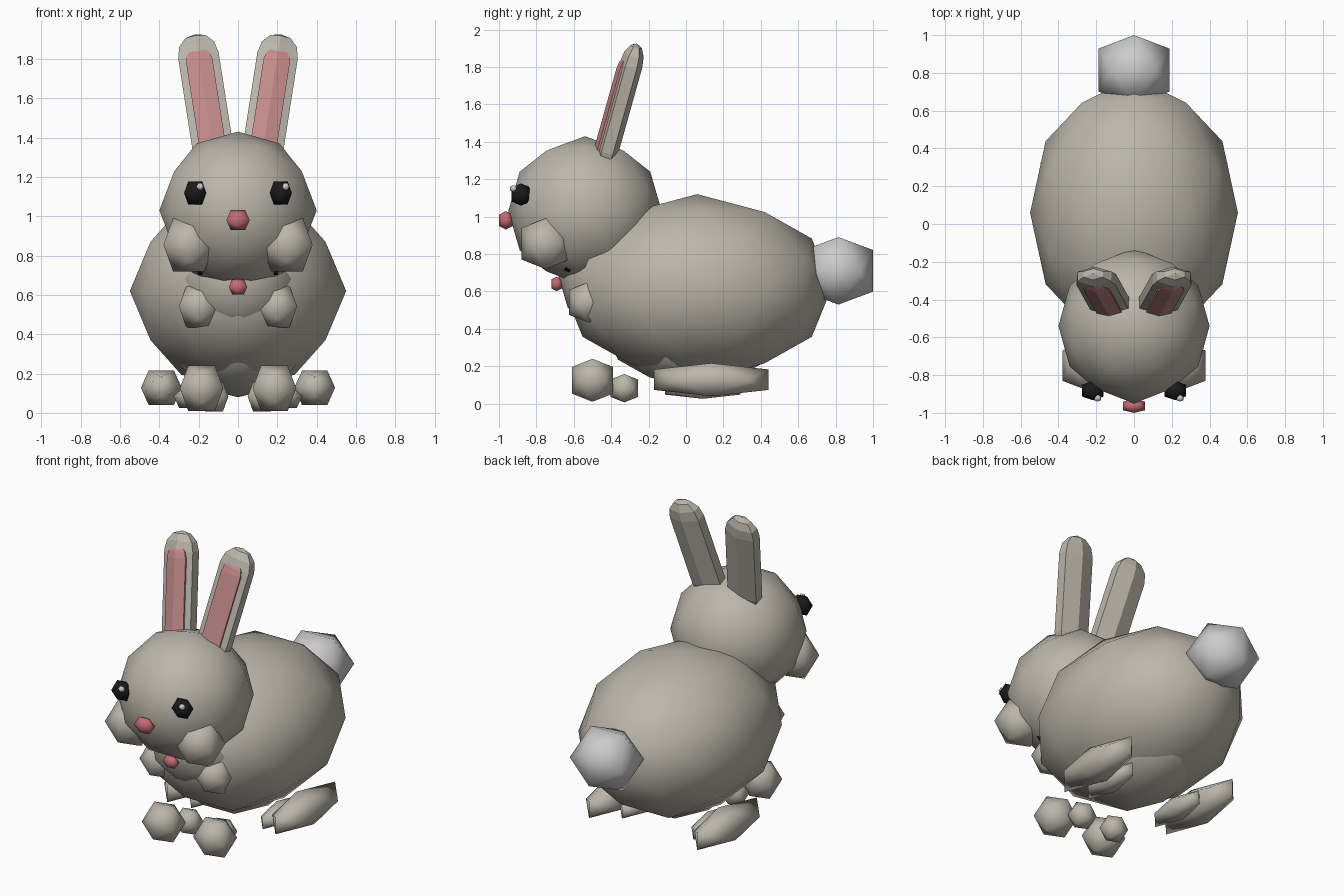
import bpy, bmesh, math
from mathutils import Vector, Matrix, Euler

if "Cube" in bpy.data.objects:
    bpy.data.objects.remove(bpy.data.objects["Cube"])

PHI = (1 + 5 ** 0.5) / 2


def material(name, rgb):
    m = bpy.data.materials.new(name)
    m.diffuse_color = (*rgb, 1)
    m.use_nodes = True
    m.node_tree.nodes["Principled BSDF"].inputs["Base Color"].default_value = m.diffuse_color
    return m


FUR = material("fur", (0.50, 0.47, 0.41))
TAIL = material("tail_fur", (0.66, 0.66, 0.67))
PINK = material("ear_pink", (0.56, 0.26, 0.26))
NOSE = material("nose_pink", (0.55, 0.15, 0.17))
BLACK = material("eye_black", (0.01, 0.01, 0.01))
WHITE = material("eye_shine", (0.9, 0.9, 0.9))


def finish(bm, name, mat, smooth):
    bmesh.ops.recalc_face_normals(bm, faces=bm.faces)
    for f in bm.faces:
        f.smooth = smooth
    me = bpy.data.meshes.new(name)
    bm.to_mesh(me)
    bm.free()
    me.materials.append(mat)
    ob = bpy.data.objects.new(name, me)
    bpy.context.collection.objects.link(ob)
    return ob


def ico_points(detail):
    pts = []
    for a in (-1, 1):
        for b in (-PHI, PHI):
            pts += [Vector((a, 0, b)), Vector((0, b, a)), Vector((b, a, 0))]
    if detail:
        # add the midpoint of every edge (edge length is 2)
        pts += [(p + q) / 2 for i, p in enumerate(pts) for q in pts[:i]
                if (p - q).length < 2.01]
    return [p.normalized() for p in pts]


def blob(name, center, radii, mat=FUR, detail=0):
    bm = bmesh.new()
    for p in ico_points(detail):
        bm.verts.new([c + r * v for c, r, v in zip(center, radii, p)])
    bmesh.ops.convex_hull(bm, input=bm.verts)
    return finish(bm, name, mat, True)


def capsule(name, apex, length, rx, ry, rot, shift, mat):
    """Six-sided flattened capsule hanging down from its apex."""
    cap = rx
    rings = [(math.sin(math.radians(a)), -cap * (1 - math.cos(math.radians(a))))
             for a in (30, 60, 90)]
    rings += [(r, -length - z) for r, z in reversed(rings)]
    bm = bmesh.new()
    for r, z in rings:
        for k in range(6):
            t = math.tau * k / 6
            bm.verts.new((rx * r * math.sin(t), ry * r * math.cos(t) + shift, z))
    bm.verts.new((0, shift, 0))
    bm.verts.new((0, shift, -length))
    bmesh.ops.convex_hull(bm, input=bm.verts)
    bm.transform(Matrix.Translation(apex) @ Euler(rot).to_matrix().to_4x4())
    return finish(bm, name, mat, False)


def rabbit(prefix, s, hs, ears):
    """s scales the whole animal, hs additionally scales the head about its centre."""
    hc = Vector((0, -0.54, 1.03))

    def part(name, c, r, mat=FUR, detail=0):
        blob(prefix + name, Vector(c) * s, Vector(r) * s, mat, detail)

    def head_part(name, c, r, mat=FUR, detail=0):
        blob(prefix + name, (hc + (Vector(c) - hc) * hs) * s,
             Vector(r) * s * hs, mat, detail)

    # trunk, tail, head and nose
    part("body", (0, 0.06, 0.62), (0.55, 0.72, 0.5), FUR, 1)
    part("tail", (0, 0.815, 0.71), (0.22, 0.217, 0.212), TAIL)
    head_part("head", hc, (0.4, 0.41, 0.4), FUR, 1)
    head_part("nose", (0, -0.963, 0.98), (0.07, 0.043, 0.058), NOSE)
    for side, x in (("left", -1), ("right", 1)):
        # face
        head_part(side + "_cheek", (x * 0.25, -0.75, 0.855), (0.152, 0.152, 0.16))
        head_part(side + "_eye", (x * 0.218, -0.882, 1.118), (0.066, 0.06, 0.07), BLACK)
        head_part(side + "_eye_shine", (x * 0.218 + 0.025, -0.922, 1.15),
                  (0.021, 0.021, 0.021), WHITE)
        # feet
        part(side + "_front_foot", (x * 0.185, -0.5, 0.125), (0.13, 0.13, 0.135))
        part(side + "_hind_foot", (x * 0.39, 0.135, 0.128), (0.122, 0.36, 0.104))
        # ears with pink inner panels
        if ears:
            rot = (-0.27, x * 0.155, 0)
            apex = Vector((x * 0.218, -0.262, 1.925))
            capsule(side + "_ear", apex, 0.72, 0.12, 0.062, rot, 0, FUR)
            inner = apex + Euler(rot).to_matrix() @ Vector((0, 0, -0.08))
            capsule(side + "_inner_ear", inner, 0.6, 0.078, 0.034, rot, -0.036, PINK)


rabbit("", 1.0, 1.0, True)
# smaller rabbit tucked under the large one
rabbit("small_", 0.66, 1.2, False)
